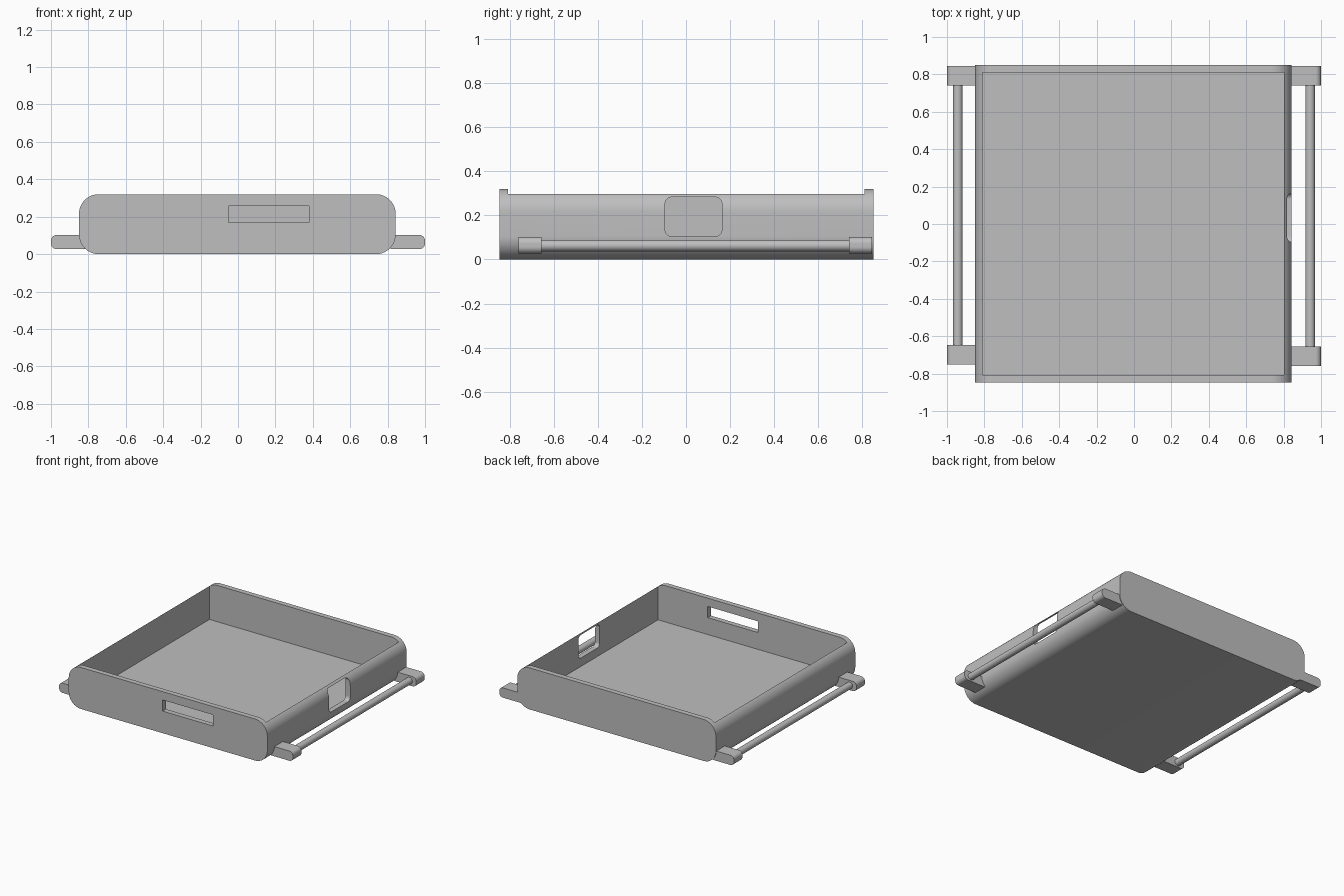
import bpy, bmesh
from mathutils import Vector

old = bpy.data.objects.get("Cube")
if old:
    bpy.data.objects.remove(old, do_unlink=True)

GREY = (0.52, 0.52, 0.52, 1.0)
mat = bpy.data.materials.new("light grey")
mat.use_nodes = True
mat.diffuse_color = GREY
mat.node_tree.nodes["Principled BSDF"].inputs["Base Color"].default_value = GREY


def finish(ob):
    """Apply modifiers, then smooth shading with sharp edges kept."""
    bpy.ops.object.select_all(action='DESELECT')
    ob.select_set(True)
    bpy.context.view_layer.objects.active = ob
    for m in list(ob.modifiers):
        bpy.ops.object.modifier_apply(modifier=m.name)
    bpy.ops.object.shade_smooth_by_angle(angle=0.6)


def box(name, lo, hi, axis=1, radius=0.0, pick=lambda mid: True, segments=12):
    """Box whose picked edges along one axis are rounded."""
    lo, hi = Vector(lo), Vector(hi)
    bm = bmesh.new()
    bmesh.ops.create_cube(bm, size=1)
    for v in bm.verts:
        v.co = (lo + hi) / 2 + v.co * (hi - lo)
    if radius:
        edges = []
        for e in bm.edges:
            a, b = (v.co for v in e.verts)
            if abs(a[axis] - b[axis]) > 1e-4 and pick((a + b) / 2):
                edges.append(e)
        bmesh.ops.bevel(bm, geom=edges, offset=radius, segments=segments,
                        profile=0.5, affect='EDGES')
    me = bpy.data.meshes.new(name)
    bm.to_mesh(me)
    bm.free()
    me.materials.append(mat)
    ob = bpy.data.objects.new(name, me)
    bpy.context.collection.objects.link(ob)
    return ob


# Tray body, rounded along its depth
tray = box("tray", (-0.85, -0.847, 0), (0.843, 0.85, 0.32), 1, 0.105, segments=16)

# Hollow, front slot and rounded side window
cutters = [
    box("hollow_cutter", (-0.81, -0.807, 0.04), (0.803, 0.81, 0.6)),
    box("front_slot_cutter", (-0.05, -0.95, 0.17), (0.38, -0.75, 0.256)),
    box("side_window_cutter", (0.75, -0.095, 0.105), (0.95, 0.163, 0.283), 0, 0.03),
]
for c in cutters:
    m = tray.modifiers.new(c.name, 'BOOLEAN')
    m.operation = 'DIFFERENCE'
    m.solver = 'EXACT'
    m.object = c
finish(tray)
for c in cutters:
    bpy.data.objects.remove(c, do_unlink=True)

# Side rails: two rounded brackets and a round bar on each side
for side, s, front in (("left", 1, -0.76), ("right", -1, -0.75)):
    for place, y in (("front", front), ("back", 0.741)):
        x0, x1 = sorted((s * 0.815, s * 1.0))
        bracket = box(f"{side}_{place}_bracket", (x0, y, 0.027), (x1, y + 0.104, 0.102),
                      1, 0.03, lambda mid: abs(mid.x) > 0.9)
        finish(bracket)
    start, end = front + 0.09, 0.76
    bpy.ops.mesh.primitive_cylinder_add(
        vertices=32, radius=0.026, depth=end - start,
        location=(s * 0.942, (start + end) / 2, 0.063), rotation=(1.570796, 0, 0))
    bar = bpy.context.object
    bar.name = f"{side}_bar"
    bar.data.materials.append(mat)
    finish(bar)
